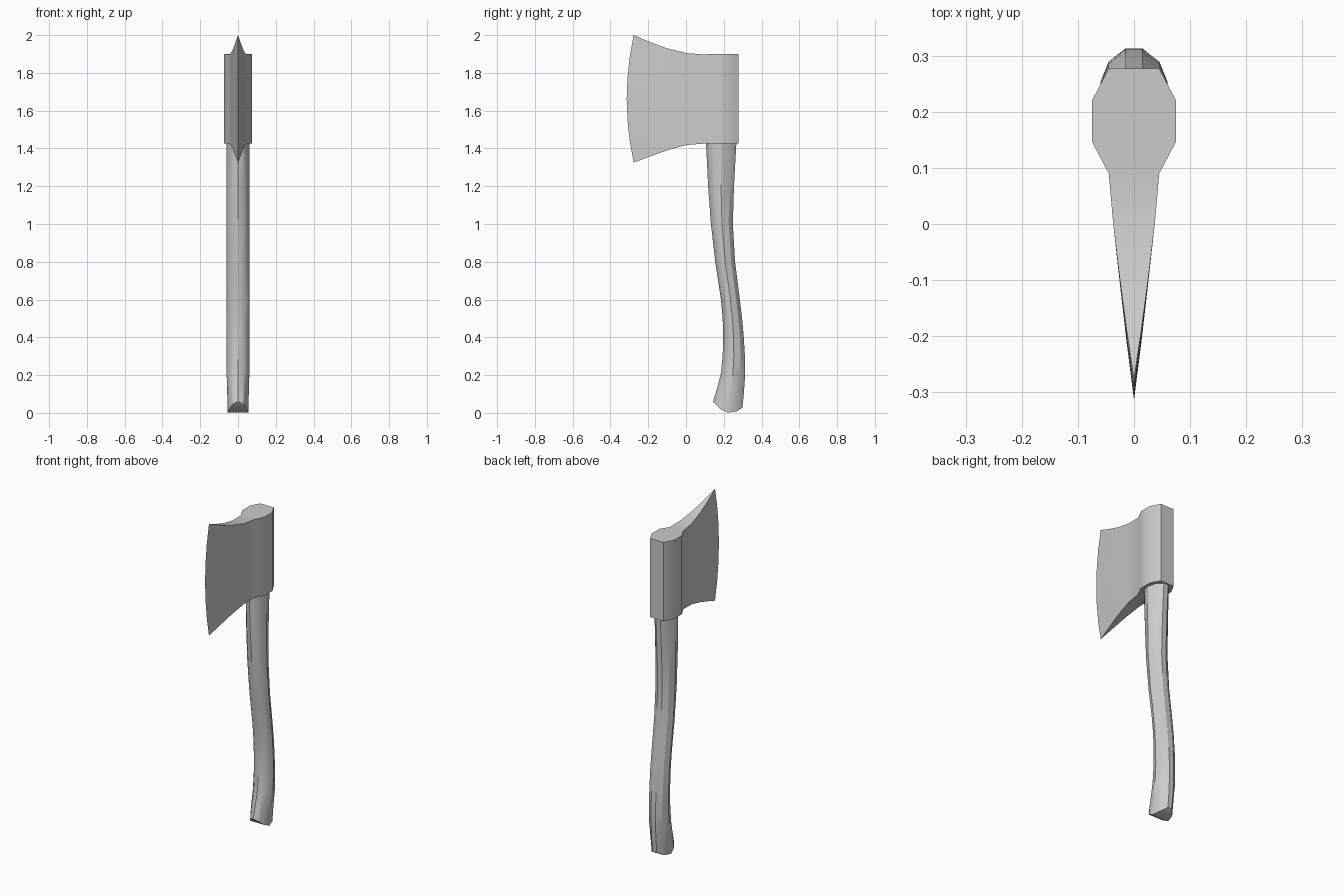
import bpy, bmesh, math

if "Cube" in bpy.data.objects:
    bpy.data.objects.remove(bpy.data.objects["Cube"])


def loft(name, levels, cap_top=True):
    """Skin half-outlines (front point on x=0, then round to the back), mirrored in x."""
    bm = bmesh.new()
    n = len(levels[0])
    rings = []
    for half in levels:
        right = [bm.verts.new(p) for p in half]
        left = [bm.verts.new((-x, y, z)) for x, y, z in half[1:]]
        rings.append(right + left[::-1])
    m = 2 * n - 1
    for a, b in zip(rings, rings[1:]):
        for i in range(m):
            j = (i + 1) % m
            bm.faces.new((a[i], a[j], b[j], b[i]))
    for r in [rings[0]] + ([rings[-1]] if cap_top else []):
        bm.faces.new((r[0], r[1], r[-1]))
        for i in range(1, n - 1):
            bm.faces.new((r[i], r[i + 1], r[m - i - 1], r[m - i]))
    bmesh.ops.recalc_face_normals(bm, faces=bm.faces)
    me = bpy.data.meshes.new(name)
    bm.to_mesh(me)
    bm.free()
    ob = bpy.data.objects.new(name, me)
    bpy.context.collection.objects.link(ob)
    bpy.ops.object.select_all(action='DESELECT')
    ob.select_set(True)
    bpy.context.view_layer.objects.active = ob
    bpy.ops.object.shade_smooth_by_angle(angle=math.radians(30))
    return ob


# Axe head: y, half thickness, bottom z, top z, forward bow of the cutting edge
stations = [
    (-0.277, 0.0, 1.325, 2.0, 0.037),
    (-0.19, 0.013, 1.358, 1.963, 0.022),
    (-0.10, 0.025, 1.39, 1.93, 0.008),
    (0.0, 0.037, 1.418, 1.905, 0),
    (0.09, 0.045, 1.425, 1.898, 0),
    (0.147, 0.075, 1.425, 1.90, 0),
    (0.22, 0.075, 1.425, 1.90, 0),
    (0.277, 0.045, 1.425, 1.90, 0),
]
steps = 6
head = []
for k in range(steps + 1):
    t = k / steps
    head.append([(w, y - bow * (1 - (2 * t - 1) ** 2), zb + (zt - zb) * t)
                 for y, w, zb, zt, bow in stations])
loft("axe_head", head)

# Handle: egg-shaped section with a narrow flat back, following an S curve
section = [(0, -1), (0.5, -0.85), (0.85, -0.5), (1, 0), (0.75, 0.62), (0.25, 1)]
path = [  # z, front y, back y, half width
    (0.0, 0.143, 0.298, 0.055),
    (0.10, 0.156, 0.306, 0.057),
    (0.20, 0.183, 0.313, 0.06),
    (0.30, 0.194, 0.312, 0.06),
    (0.40, 0.197, 0.306, 0.06),
    (0.50, 0.194, 0.297, 0.06),
    (0.60, 0.185, 0.285, 0.06),
    (0.80, 0.155, 0.260, 0.06),
    (1.00, 0.132, 0.248, 0.06),
    (1.20, 0.117, 0.254, 0.06),
    (1.45, 0.105, 0.268, 0.06),
]
handle = []
for z, front, back, w in path:
    c, r = (front + back) / 2, (back - front) / 2
    # the lowest ring is cut to a rounded end
    handle.append([(u * w, c + v * r, z if z else 0.0417 * (v - 0.2) ** 2)
                   for u, v in section])
loft("handle", handle)
